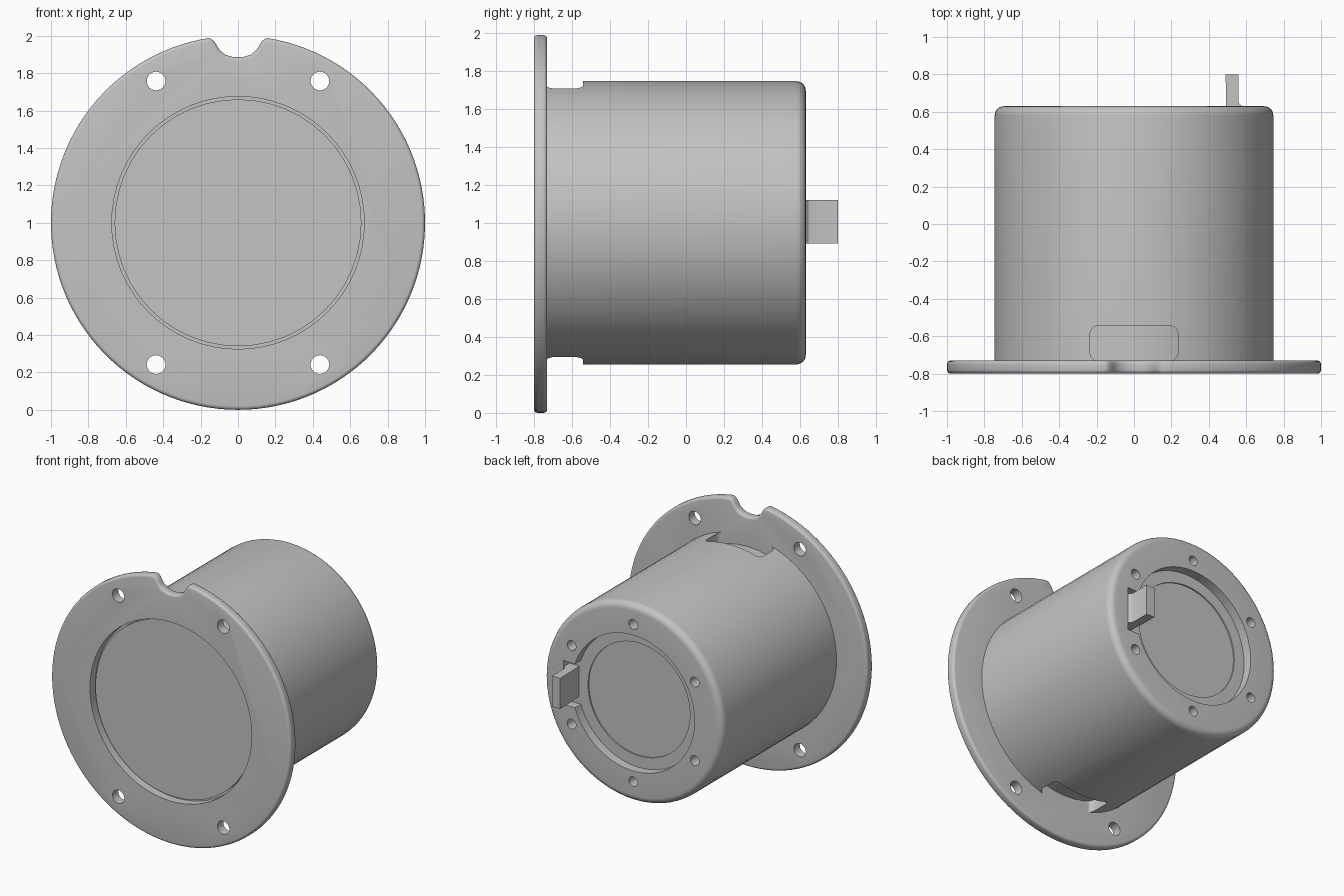
import bpy, bmesh, math

if "Cube" in bpy.data.objects:
    bpy.data.objects.remove(bpy.data.objects["Cube"])

CZ = 1.0  # height of the main axis

grey = bpy.data.materials.new("plain grey")
grey.use_nodes = True
grey.diffuse_color = (0.55, 0.55, 0.55, 1)
grey.node_tree.nodes["Principled BSDF"].inputs["Base Color"].default_value = (0.55, 0.55, 0.55, 1)


def finish(name, bm):
    bmesh.ops.remove_doubles(bm, verts=bm.verts, dist=1e-5)
    bmesh.ops.recalc_face_normals(bm, faces=bm.faces)
    mesh = bpy.data.meshes.new(name)
    bm.to_mesh(mesh)
    bm.free()
    obj = bpy.data.objects.new(name, mesh)
    bpy.context.collection.objects.link(obj)
    mesh.materials.append(grey)
    return obj


def lathe(name, profile, segments=64, x=0, z=CZ):
    """Closed solid turned about the y axis from (radius, y) points."""
    bm = bmesh.new()
    verts = [bm.verts.new((x + r, y, z)) for r, y in profile]
    edges = [bm.edges.new(pair) for pair in zip(verts, verts[1:])]
    bmesh.ops.spin(bm, geom=verts + edges, cent=(x, 0, z), axis=(0, 1, 0),
                   angle=math.tau, steps=segments, use_merge=True)
    return finish(name, bm)


def rod(name, radius, y0, y1, x=0, z=CZ, segments=24):
    return lathe(name, [(0, y0), (radius, y0), (radius, y1), (0, y1)], segments, x, z)


def extrude(bm, points, offset):
    face = bm.faces.new([bm.verts.new(p) for p in points])
    out = bmesh.ops.extrude_face_region(bm, geom=[face])
    moved = [v for v in out["geom"] if isinstance(v, bmesh.types.BMVert)]
    bmesh.ops.translate(bm, verts=moved, vec=offset)


def box(name, x0, x1, y0, y1, z0, z1, round_z=0):
    bm = bmesh.new()
    extrude(bm, [(x0, y0, z0), (x1, y0, z0), (x1, y1, z0), (x0, y1, z0)], (0, 0, z1 - z0))
    if round_z:
        upright = [e for e in bm.edges if abs(e.verts[0].co.z - e.verts[1].co.z) > 0.01]
        bmesh.ops.bevel(bm, geom=upright, offset=round_z, segments=5, profile=0.5, affect='EDGES')
    return finish(name, bm)


def cut(obj, cutters):
    for cutter in cutters:
        cutter.hide_render = True
        mod = obj.modifiers.new("cut", 'BOOLEAN')
        mod.operation, mod.solver, mod.object = 'DIFFERENCE', 'EXACT', cutter
        bpy.context.view_layer.objects.active = obj
        bpy.ops.object.modifier_apply(modifier=mod.name)
        bpy.data.objects.remove(cutter)


# Flange: round plate with a soft notch at the top and a rounded rim
notch = [(0.145, 0.984), (0.127, 0.97), (0.112, 0.945), (0.095, 0.92), (0.07, 0.9), (0.037, 0.888)]
start = math.atan2(0.987, 0.16)
steps = 112
arc = [start - (math.tau - 2 * (math.pi / 2 - start)) * i / steps for i in range(steps + 1)]
outline = [(math.cos(a), math.sin(a)) for a in arc]
outline += [(-x, z) for x, z in notch] + [(0, 0.885)] + notch[::-1]
bm = bmesh.new()
extrude(bm, [(x, -0.8, CZ + z) for x, z in outline], (0, 0.07, 0))
rims = [e for e in bm.edges if abs(e.verts[0].co.y - e.verts[1].co.y) < 0.01]
bmesh.ops.bevel(bm, geom=rims, offset=0.02, segments=4, profile=0.5, affect='EDGES')
flange = finish("flange", bm)
opening = rod("opening_cutter", 0.675, -0.9, -0.7, segments=64)
bolts = [rod("bolt_cutter", 0.05, -0.9, -0.6, sx * 0.438, CZ + sz * 0.758)
         for sx in (-1, 1) for sz in (-1, 1)]
cut(flange, [opening] + bolts)

# Body: drum with a rounded back edge and a stepped round recess in the back
R, BACK, F = 0.745, 0.63, 0.05
fillet = [(R - F + F * math.cos(a), BACK - F + F * math.sin(a))
          for a in (math.pi / 2 * i / 6 for i in range(7))]
body = lathe("body", [(0, -0.735), (R, -0.735)] + fillet +
             [(0.512, BACK), (0.512, 0.56), (0.425, 0.56), (0.425, 0.55), (0, 0.55)])
screws = [rod("screw_cutter", 0.037, 0.5, 0.7, 0.593 * math.cos(a), CZ + 0.593 * math.sin(a), 16)
          for a in (math.radians(30 + 60 * i) for i in range(6))]
windows = box("window_cutter", -0.235, 0.235, -0.733, -0.543, 0, 2, 0.045)
slot = box("slot_cutter", 0.4, 0.58, 0.56, 0.7, CZ - 0.165, CZ + 0.165)
cut(body, screws + [windows, slot])

# Core: its front is the sunken face plate, its side shows through the two windows
core = rod("inner_core", 0.66, -0.757, -0.5, segments=48)

# Contact tab standing out of the back slot, flared at its foot
bm = bmesh.new()
tab_side = [(0.49, 0.8), (0.558, 0.8), (0.558, 0.66), (0.563, 0.643), (0.582, 0.625),
            (0.582, 0.555), (0.5, 0.555), (0.492, 0.64)]
extrude(bm, [(x, y, 0.89) for x, y in tab_side], (0, 0, 0.23))
tab = finish("contact_tab", bm)

# Smooth shading with crisp edges
for obj in (flange, body, core, tab):
    bpy.ops.object.select_all(action='DESELECT')
    obj.select_set(True)
    bpy.context.view_layer.objects.active = obj
    bpy.ops.object.shade_smooth_by_angle(angle=math.radians(30))
